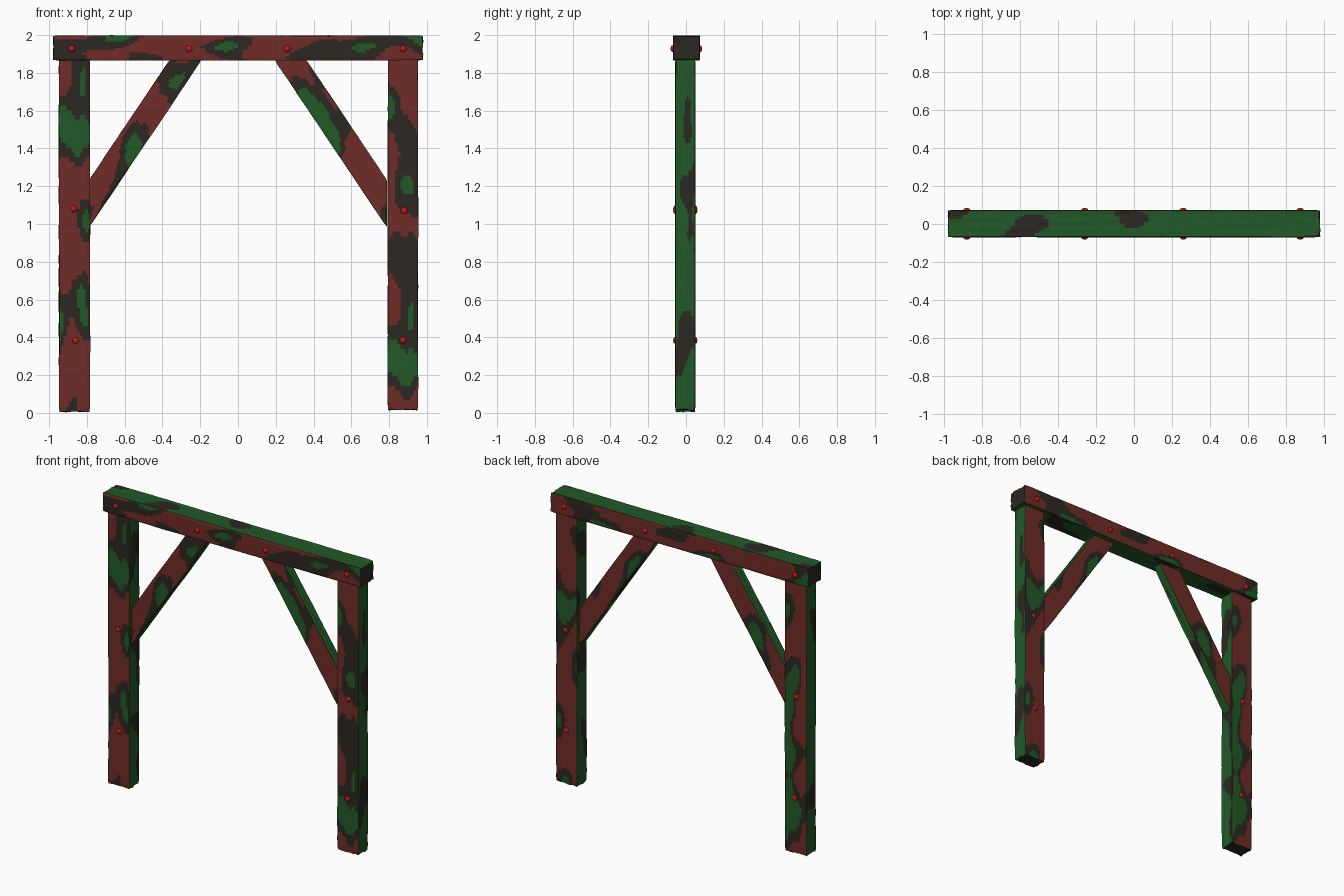
import bpy, bmesh, math
from mathutils import Vector, noise

if "Cube" in bpy.data.objects:
    bpy.data.objects.remove(bpy.data.objects["Cube"])


def material(name, rgb):
    m = bpy.data.materials.new(name)
    m.diffuse_color = (*rgb, 1)
    m.use_nodes = True
    m.node_tree.nodes["Principled BSDF"].inputs["Base Color"].default_value = m.diffuse_color
    return m


DARK = material("dark_wood", (0.025, 0.02, 0.015))
RED = material("red_wood", (0.16, 0.025, 0.02))
GREEN = material("green_wood", (0.015, 0.10, 0.02))
BOLT = material("bolt_red", (0.5, 0.01, 0.01))


def section(w, d, nw=12, nd=12):
    """Perimeter of a rectangle with the outward direction of each point."""
    pts = []
    for a, b, n, out in (((-1, -1), (1, -1), nw, (0, -1)), ((1, -1), (1, 1), nd, (1, 0)),
                         ((1, 1), (-1, 1), nw, (0, 1)), ((-1, 1), (-1, -1), nd, (-1, 0))):
        for i in range(n):
            f = i / n
            p = [(a[k] + (b[k] - a[k]) * f) * (w, d)[k] / 2 for k in (0, 1)]
            o = Vector(out) if i else Vector(p).normalized()
            pts.append((p[0], p[1], o))
    return pts


def timber(name, start, end, w, d, seed, k0=0.0, k1=0.0, rough_end=0.016):
    """Weathered timber; k0 and k1 slant its two ends across its width."""
    start, end = Vector(start), Vector(end)
    axis = (end - start).normalized()
    depth = Vector((0, 1, 0))
    across = depth.cross(axis)
    length = (end - start).length
    n = max(24, int(length / 0.025))
    pts = section(w, d)
    bm = bmesh.new()

    def place(u, v, f):
        t0, t1 = k0 * u, length + k1 * u
        chip = rough_end * (0.5 + 0.5 * noise.noise(Vector((u * 45, v * 45, seed + f * 9))))
        t0, t1 = t0 + chip * (1 - f), t1 - chip * f
        t = t0 + (t1 - t0) * f
        return start + axis * t + across * u + depth * v

    rings = []
    for j in range(n + 1):
        f = j / n
        ring = []
        for u, v, o in pts:
            t = f * length
            g = noise.noise(Vector((u * 110, v * 110, t * 2.5 + seed * 7)))
            h = noise.noise(Vector((u * 30 + 5, v * 30, t * 14 + seed * 3)))
            flat = abs(o.y) == 1           # front and back are smoother
            cut = (0.001 if flat else 0.0035) * (1 + g) + 0.0015 * (h + 1) * (not flat)
            if j in (0, n):
                cut += 0.003
            ring.append(bm.verts.new(place(u - o.x * cut, v - o.y * cut, f)))
        rings.append(ring)
    m = len(pts)
    for j in range(n):
        for i in range(m):
            k = (i + 1) % m
            face = bm.faces.new((rings[j][i], rings[j][k], rings[j + 1][k], rings[j + 1][i]))
            u, v, o = pts[i]
            c = noise.noise(Vector((u * 9, v * 9, j / n * length * 4 + seed * 5)))
            front = i in range(0, 12) or i in range(24, 36)
            if front:
                face.material_index = 1 if c > -0.05 else (2 if c < -0.35 else 0)
            else:
                face.material_index = 2 if c > -0.25 else 0
    # chipped end grain
    for f, ring in ((0, rings[0]), (1, rings[-1])):
        inner = [bm.verts.new(place(u * 0.55, v * 0.55, f)) for u, v, o in pts]
        mid = bm.verts.new(place(0, 0, f))
        for i in range(m):
            k = (i + 1) % m
            bm.faces.new((ring[i], ring[k], inner[k], inner[i]))
            bm.faces.new((inner[i], inner[k], mid))
    bmesh.ops.recalc_face_normals(bm, faces=bm.faces)
    me = bpy.data.meshes.new(name)
    bm.to_mesh(me)
    bm.free()
    for mat in (DARK, RED, GREEN):
        me.materials.append(mat)
    ob = bpy.data.objects.new(name, me)
    bpy.context.collection.objects.link(ob)
    smooth(ob, 40)


def smooth(ob, angle):
    bpy.ops.object.select_all(action='DESELECT')
    ob.select_set(True)
    bpy.context.view_layer.objects.active = ob
    bpy.ops.object.shade_smooth_by_angle(angle=math.radians(angle))


def bolt(name, x, y, z):
    bpy.ops.mesh.primitive_uv_sphere_add(segments=12, ring_count=8, radius=1, location=(x, y, z),
                                         rotation=(math.pi / 2, 0, 0))
    ob = bpy.context.object
    ob.name = name
    ob.scale = (0.018, 0.018, 0.012)
    ob.data.materials.append(BOLT)
    smooth(ob, 60)


# posts
timber("left_post", (-0.866, -0.004, 0), (-0.866, -0.004, 1.885), 0.172, 0.108, 1)
timber("right_post", (0.873, -0.004, 0.01), (0.873, -0.004, 1.885), 0.168, 0.108, 2)

# top beam
timber("top_beam", (-0.985, 0.002, 1.932), (0.985, 0.002, 1.932), 0.138, 0.145, 3)

# diagonal braces, mitred against post and beam
for side, name in ((-1, "left_brace"), (1, "right_brace")):
    a = Vector((side * 0.79, -0.002, 1.105))
    b = Vector((side * 0.273, -0.002, 1.875))
    ax = (b - a).normalized()
    ac = Vector((0, 1, 0)).cross(ax)
    timber(name, a, b, 0.148, 0.072, 5 + side, -ac.x / ax.x, -ac.z / ax.z, 0.004)

# bolts, front and back
for x in (-0.88, -0.26, 0.26, 0.875):
    for y in (-0.07, 0.073):
        bolt("beam_bolt", x, y, 1.928)
for x, z in ((-0.87, 1.08), (-0.86, 0.383), (0.88, 1.07), (0.873, 0.385)):
    for y in (-0.056, 0.048):
        bolt("post_bolt", x, y, z)
